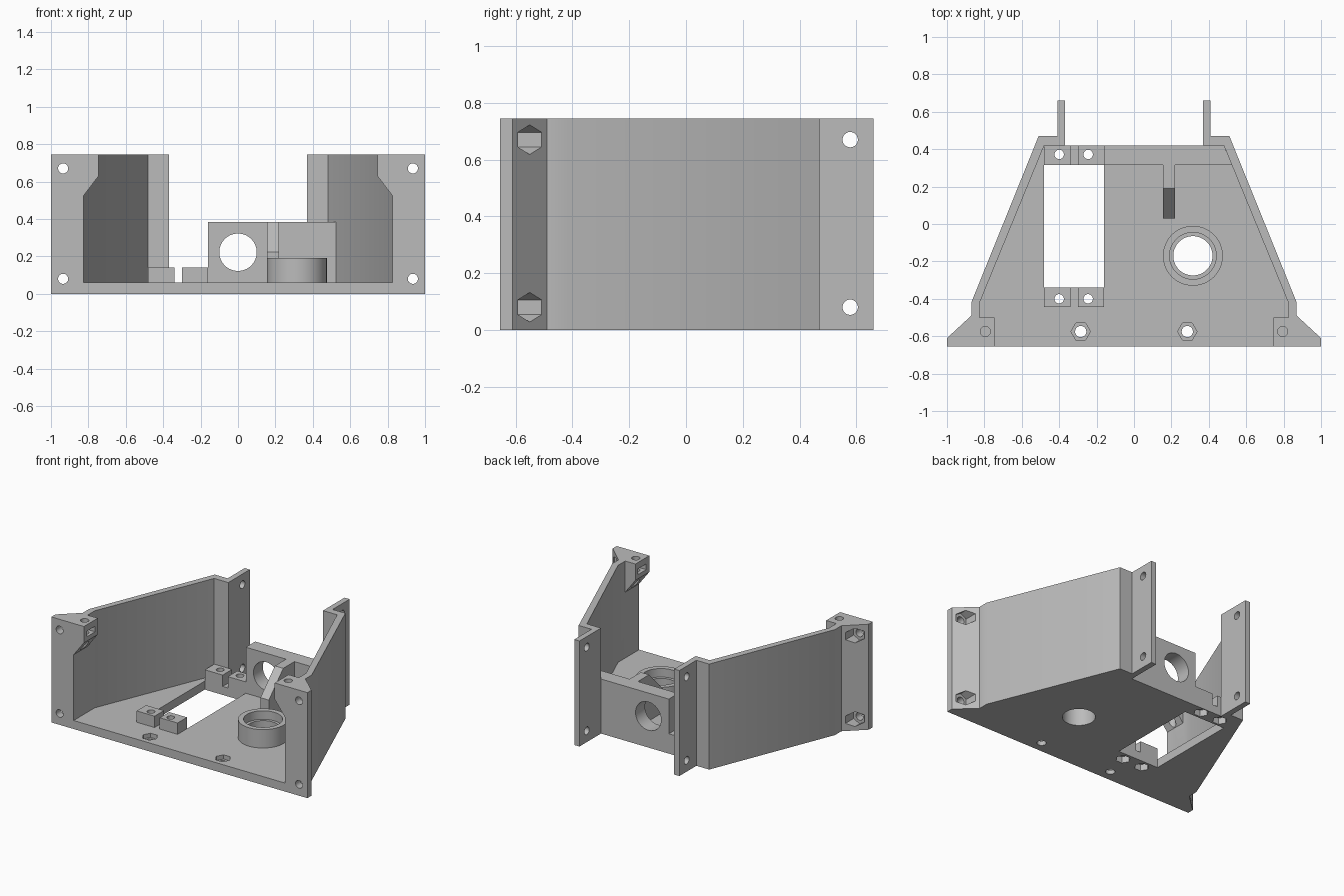
import bpy
import bmesh
import math

if "Cube" in bpy.data.objects:
    bpy.data.objects.remove(bpy.data.objects["Cube"], do_unlink=True)

grey = bpy.data.materials.new("plain_grey")
grey.use_nodes = True
colour = (0.5, 0.5, 0.5, 1)
grey.diffuse_color = colour
grey.node_tree.nodes["Principled BSDF"].inputs["Base Color"].default_value = colour

PLACE = {
    "x": lambda a, b, d: (d, a, b),
    "y": lambda a, b, d: (a, d, b),
    "z": lambda a, b, d: (a, b, d),
}


def prism(name, points, lo, hi, axis="z"):
    """Extrude a flat profile along an axis from lo to hi."""
    bm = bmesh.new()
    place = PLACE[axis]
    face = bm.faces.new([bm.verts.new(place(a, b, lo)) for a, b in points])
    new = bmesh.ops.extrude_face_region(bm, geom=[face])["geom"]
    shift = place(0, 0, hi - lo)
    bmesh.ops.translate(bm, vec=shift, verts=[v for v in new if isinstance(v, bmesh.types.BMVert)])
    bmesh.ops.recalc_face_normals(bm, faces=bm.faces)
    mesh = bpy.data.meshes.new(name)
    bm.to_mesh(mesh)
    bm.free()
    mesh.materials.append(grey)
    obj = bpy.data.objects.new(name, mesh)
    bpy.context.collection.objects.link(obj)
    return obj


def rect(a0, a1, b0, b1):
    return [(a0, b0), (a1, b0), (a1, b1), (a0, b1)]


def ngon(a, b, r, n=40, turn=0.0):
    return [(a + r * math.cos(turn + math.tau * i / n),
             b + r * math.sin(turn + math.tau * i / n)) for i in range(n)]


def cut(obj, *cutters):
    """Subtract prisms, given as (points, lo, hi, axis)."""
    for spec in cutters:
        tool = prism("cutter", *spec)
        tool.hide_render = True
        mod = obj.modifiers.new("cut", "BOOLEAN")
        mod.operation = "DIFFERENCE"
        mod.solver = "EXACT"
        mod.object = tool
        bpy.context.view_layer.objects.active = obj
        bpy.ops.object.modifier_apply(modifier=mod.name)
        bpy.data.objects.remove(tool, do_unlink=True)
    return obj


FLOOR, TOP = 0.06, 0.745
FRONT, INNER = -0.655, 0.42
parts = []

# Mount screw positions, with nut pockets underneath
mounts = [(x, y) for x in (-0.4, -0.245) for y in (-0.4, 0.372)]
mount_cuts = {p: [(ngon(*p, 0.025), -0.1, 0.3, "z"), (ngon(*p, 0.048, 6), -0.1, 0.045, "z")]
              for p in mounts}
bore = (ngon(0.315, -0.17, 0.105, 64), -0.1, 0.3, "z")

# Floor plate with window, bore and screw holes
half = [(0.825, FRONT), (0.825, -0.42), (0.48, INNER)]
floor = prism("floor_plate", half + [(-x, y) for x, y in reversed(half)], 0, FLOOR)
cut(floor, (rect(-0.48, -0.16, -0.34, 0.315), -0.1, 0.2, "z"), bore)
for x in (-0.285, 0.285):
    cut(floor, (ngon(x, -0.575, 0.03), -0.1, 0.2, "z"),
        (ngon(x, -0.575, 0.052, 6), 0.03, 0.2, "z"))
for p in mounts:
    cut(floor, *mount_cuts[p])
parts.append(floor)

# Servo mounting blocks around the window
for p in mounts:
    x0 = -0.48 if p[0] < -0.3 else -0.30
    y0 = -0.445 if p[1] < 0 else 0.315
    name = ("front" if p[1] < 0 else "back") + ("_right" if p[0] < -0.3 else "_left") + "_mount_block"
    block = prism(name, rect(x0, x0 + 0.14, y0, y0 + 0.105), FLOOR, 0.14)
    parts.append(cut(block, mount_cuts[p][0]))

# Stepped bearing ring
ring = prism("bearing_ring", ngon(0.315, -0.17, 0.16, 64), FLOOR, 0.19)
parts.append(cut(ring, bore, (ngon(0.315, -0.17, 0.125, 64), 0.13, 0.3, "z")))

# Back wall with round opening, and its rib
back = prism("back_wall", [(-0.16, 0.315), (0.523, 0.315), (0.48, INNER), (-0.16, INNER)],
             FLOOR, 0.385)
parts.append(cut(back, (ngon(0, 0.222, 0.1, 64), 0.2, 0.6, "y")))
parts.append(prism("back_wall_rib", [(0.03, FLOOR), (0.315, FLOOR), (0.315, 0.385),
                                     (0.19, 0.385), (0.03, 0.222)], 0.155, 0.22, "x"))

# Side walls with front corner post, rear flange and tab
wall_profile = [(0.825, FRONT), (1, FRONT), (1, -0.61), (0.87, -0.49), (0.87, -0.42),
                (0.51, 0.47), (0.41, 0.47), (0.41, 0.66), (0.37, 0.66), (0.37, INNER),
                (0.48, INNER), (0.825, -0.42)]
gusset_profile = [(0.825, TOP), (0.745, TOP), (0.745, 0.63), (0.825, 0.525)]
for side, s in (("left", 1), ("right", -1)):
    wall = prism(side + "_wall", [(s * x, y) for x, y in wall_profile], 0, TOP)
    slot = ([(s * x, y) for x, y in rect(0.7, 0.845, -0.62, -0.53)], 0.66, 0.7, "z")
    for z in (0.08, 0.67):
        cut(wall, (ngon(s * 0.935, z, 0.027), -0.8, -0.55, "y"),
            (ngon(s * 0.935, z, 0.052, 6, math.pi / 2), -0.6, -0.4, "y"),
            (ngon(0.578, z, 0.027), s * 0.39 - 0.1, s * 0.39 + 0.1, "x"))
    cut(wall, slot)
    # Upper screw boss on the inside of the post
    gusset = prism(side + "_screw_boss", [(s * x, z) for x, z in gusset_profile], FRONT, -0.5, "y")
    cut(gusset, (ngon(s * 0.795, -0.575, 0.027), 0.4, 0.9, "z"), slot)
    parts += [wall, gusset]

# Smooth round surfaces, keep edges crisp
bpy.ops.object.select_all(action="DESELECT")
for obj in parts:
    obj.select_set(True)
bpy.context.view_layer.objects.active = floor
bpy.ops.object.shade_smooth_by_angle(angle=math.radians(30))
